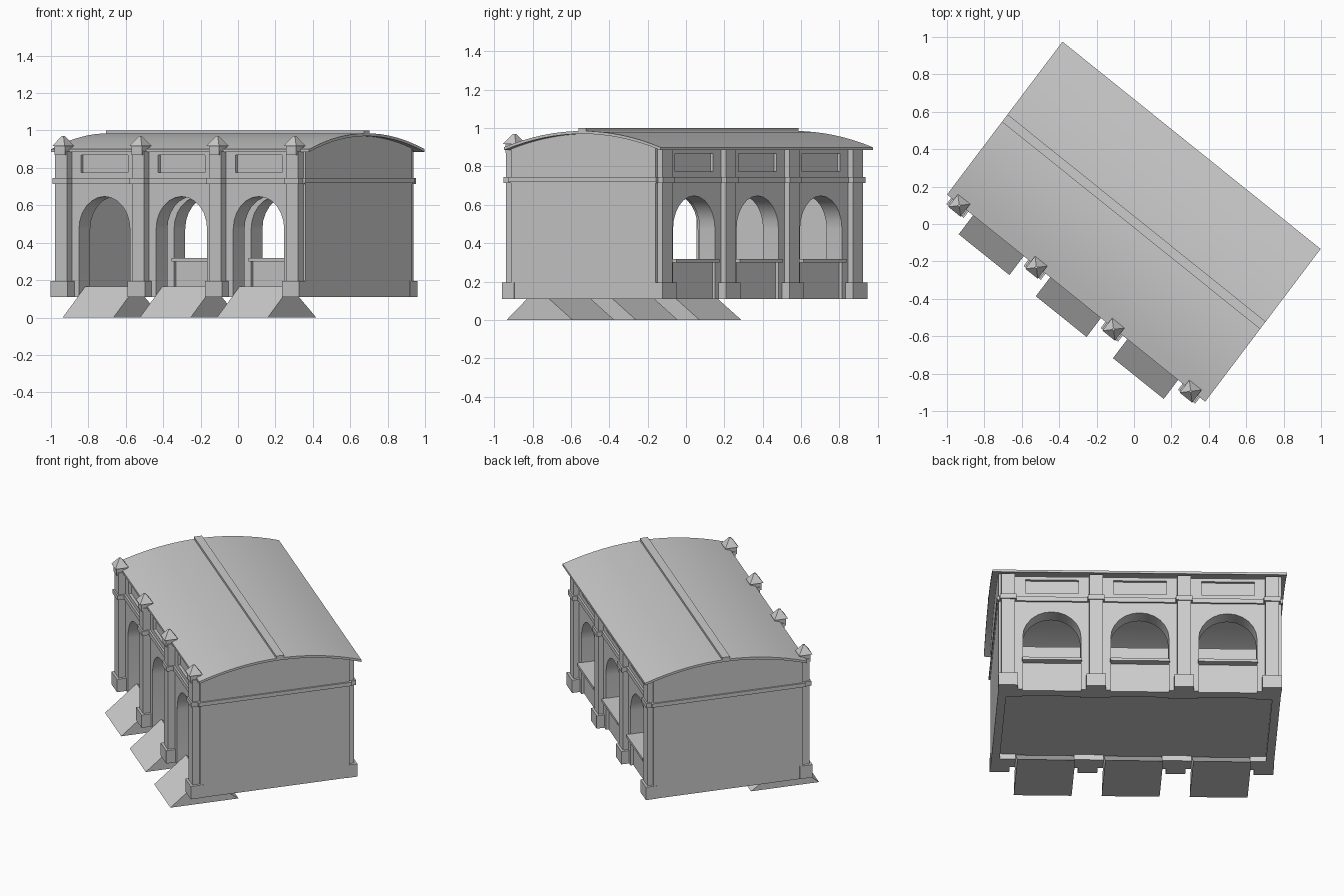
import bpy, bmesh, math
from mathutils import Matrix, Vector

if "Cube" in bpy.data.objects:
    bpy.data.objects.remove(bpy.data.objects["Cube"])

# Plan axes: the building stands turned in plan (u along the facade, v through it)
PLAN = Matrix(((0.7797, 0.6028, 0), (-0.6260, 0.7978, 0), (0, 0, 1)))
CU = -0.012                 # middle of the facade along u
BAY, ARCH_R = 0.529, 0.175
BOTTOM, EAVES = 0.11, 0.89
BAYS = [-BAY, 0, BAY]
PIERS = [-1.5 * BAY, -0.5 * BAY, 0.5 * BAY, 1.5 * BAY]


def finish(name, bm, smooth=False):
    bm.transform(PLAN.to_4x4() @ Matrix.Translation((CU, 0, 0)))
    bmesh.ops.recalc_face_normals(bm, faces=bm.faces)
    me = bpy.data.meshes.new(name)
    bm.to_mesh(me)
    bm.free()
    ob = bpy.data.objects.new(name, me)
    bpy.context.collection.objects.link(ob)
    if smooth:
        bpy.ops.object.select_all(action='DESELECT')
        ob.select_set(True)
        bpy.context.view_layer.objects.active = ob
        bpy.ops.object.shade_smooth_by_angle(angle=math.radians(30))
    return ob


def add_box(bm, u0, u1, v0, v1, z0, z1):
    m = Matrix.Translation(((u0 + u1) / 2, (v0 + v1) / 2, (z0 + z1) / 2))
    m = m @ Matrix.Diagonal((u1 - u0, abs(v1 - v0), z1 - z0, 1))
    bmesh.ops.create_cube(bm, size=1, matrix=m)


def boxes(name, items):
    bm = bmesh.new()
    for b in items:
        add_box(bm, *b)
    return finish(name, bm)


def add_prism(bm, profile, u0, u1):
    """Extrude a (v, z) profile along u."""
    f = bm.faces.new([bm.verts.new((u0, v, z)) for v, z in profile])
    r = bmesh.ops.extrude_face_region(bm, geom=[f])
    vs = [g for g in r['geom'] if isinstance(g, bmesh.types.BMVert)]
    bmesh.ops.translate(bm, verts=vs, vec=(u1 - u0, 0, 0))


def arc(v0, v1, drop=0.0, n=16):
    """Points on the shallow barrel roof."""
    pts = []
    for i in range(n + 1):
        v = v0 + (v1 - v0) * i / n
        pts.append((v, 0.90 + 0.085 * (1 - ((v - 0.009) / 0.512) ** 2) - drop))
    return pts


def facade(name, v0, v1):
    """Wall with three open arches and three panel holes, from a filled curve."""
    pts = [(-0.845, EAVES), (-0.845, BOTTOM)]
    holes = []
    for c in BAYS:
        pts.append((c - ARCH_R, BOTTOM))
        for i in range(13):
            a = math.pi * (1 - i / 12)
            pts.append((c + ARCH_R * math.cos(a), 0.472 + ARCH_R * math.sin(a)))
        pts.append((c + ARCH_R, BOTTOM))
        holes.append([(c - .16, .775), (c + .16, .775), (c + .16, .868), (c - .16, .868)])
    pts += [(0.845, BOTTOM), (0.845, EAVES)]
    cu = bpy.data.curves.new(name + "_outline", 'CURVE')
    cu.dimensions, cu.fill_mode, cu.extrude = '2D', 'BOTH', abs(v1 - v0) / 2
    for loop in [pts] + holes:
        sp = cu.splines.new('POLY')
        sp.points.add(len(loop) - 1)
        for p, (x, y) in zip(sp.points, loop):
            p.co = (x, y, 0, 1)
        sp.use_cyclic_u = True
    tmp = bpy.data.objects.new(name + "_outline", cu)
    bpy.context.collection.objects.link(tmp)
    bpy.context.view_layer.update()
    bm = bmesh.new()
    bm.from_mesh(tmp.to_mesh())
    tmp.to_mesh_clear()
    bpy.data.objects.remove(tmp)
    bmesh.ops.remove_doubles(bm, verts=bm.verts, dist=1e-5)
    for v in bm.verts:
        v.co = Vector((v.co.x, (v0 + v1) / 2 + v.co.z, v.co.y))
    finish(name, bm, smooth=True)


# Facades, recessed panels, string courses and piers on both long sides
for side, s, wall, shaft in (("front", -1, -0.485, -0.53), ("back", 1, 0.458, 0.492)):
    inner = wall - s * 0.10
    facade(side + "_wall", min(wall, inner), max(wall, inner))
    boxes(side + "_panels", [(c - .165, c + .165, wall - s * .018, inner, .77, .873) for c in BAYS])
    boxes(side + "_string_course", [(-.85, .85, wall - s * .01, wall + s * .012, .715, .745)])
    parts = []
    for p in PIERS:
        back = wall - s * 0.02
        parts += [(p - .041, p + .041, back, shaft, BOTTOM, EAVES),
                  (p - .059, p + .059, back, shaft + s * .015, BOTTOM, 0.195),
                  (p - .05, p + .05, back, shaft + s * .01, .715, .745)]
    boxes(side + "_piers", parts)

# Pyramid finials rising past the front eaves
bm = bmesh.new()
for p in PIERS:
    add_box(bm, p - .035, p + .035, -.54, -.47, .87, .92)
    m = Matrix.Translation((p, -.508, .944)) @ Matrix.Rotation(math.pi / 4, 4, 'Z')
    bmesh.ops.create_cone(bm, cap_ends=True, segments=4, radius1=.06, radius2=.008,
                          depth=.052, matrix=m)
finish("finials", bm)

# End walls following the roof curve, with a band
for side, s in (("left", -1), ("right", 1)):
    bm = bmesh.new()
    top = arc(-.485, .458, .012)
    add_prism(bm, [(.458, BOTTOM), (-.485, BOTTOM)] + top, s * .80, s * .85)
    finish(side + "_end_wall", bm)
    u = sorted((s * .84, s * .86))
    boxes(side + "_end_band", [(u[0], u[1], -.497, .47, .72, .745)])

# Floor
boxes("floor", [(-.82, .82, -.40, .40, .145, .163)])

# Serving counters in the back arches
items = []
for c in BAYS:
    items.append((c - ARCH_R, c + ARCH_R, .375, .44, BOTTOM, .30))
    items.append((c - ARCH_R - .004, c + ARCH_R + .004, .34, .485, .30, .318))
boxes("counters", items)

# Ramps through the front arches
bm = bmesh.new()
for c in BAYS:
    add_prism(bm, [(-.63, 0), (-.43, .165), (-.20, 0)], c - ARCH_R + .001, c + ARCH_R - .001)
finish("ramps", bm)

# Barrel roof sheet and ridge cap
bm = bmesh.new()
add_prism(bm, arc(-.503, .521) + arc(-.503, .521, .015)[::-1], -.881, .889)
finish("roof", bm, smooth=True)
boxes("ridge_cap", [(-.881, .889, -.016, .034, .972, 1.0)])
